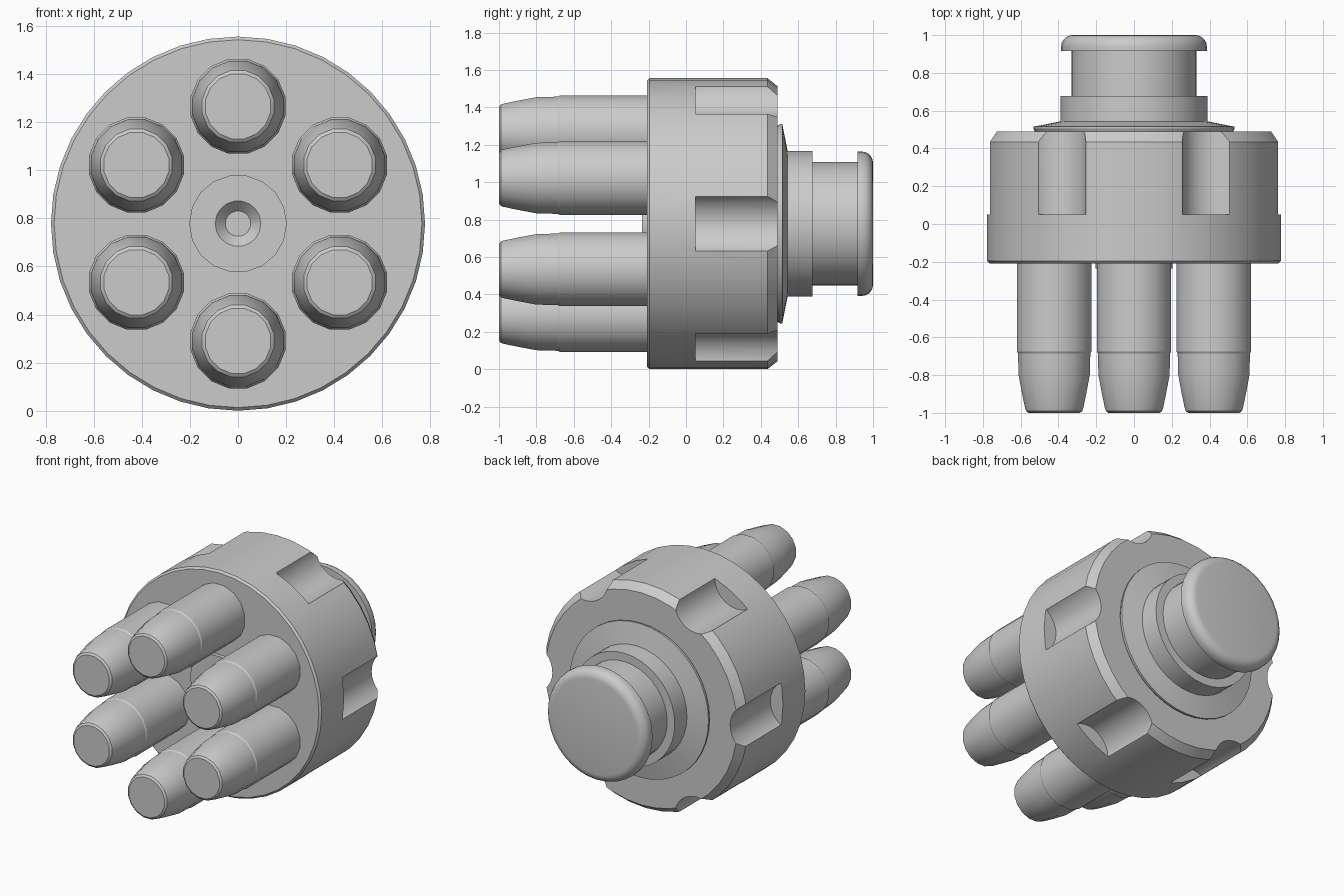
import bpy, bmesh, math
from mathutils import Vector

if "Cube" in bpy.data.objects:
    bpy.data.objects.remove(bpy.data.objects["Cube"])

R = 0.778          # body radius
CZ = 0.778         # height of the main axis


def lathe(name, profile, sides, x=0.0, z=CZ, turn=0.0):
    """Revolve (y, radius) pairs around an axis parallel to y, with flat end caps."""
    bm = bmesh.new()
    rings = []
    for y, r in profile:
        rings.append([bm.verts.new((x + r * math.cos(turn + 2 * math.pi * i / sides), y,
                                    z + r * math.sin(turn + 2 * math.pi * i / sides)))
                      for i in range(sides)])
    for a, b in zip(rings, rings[1:]):
        for i in range(sides):
            j = (i + 1) % sides
            bm.faces.new((a[i], a[j], b[j], b[i]))
    bm.faces.new(rings[0])
    bm.faces.new(rings[-1])
    bmesh.ops.recalc_face_normals(bm, faces=bm.faces)
    mesh = bpy.data.meshes.new(name)
    bm.to_mesh(mesh)
    bm.free()
    ob = bpy.data.objects.new(name, mesh)
    bpy.context.collection.objects.link(ob)
    return ob


def activate(ob):
    bpy.ops.object.select_all(action='DESELECT')
    ob.select_set(True)
    bpy.context.view_layer.objects.active = ob


def smooth(ob, angle=30):
    activate(ob)
    bpy.ops.object.shade_smooth_by_angle(angle=math.radians(angle))


# drum with chamfered rims
body = lathe("drum_body", [(-0.208, R - 0.013), (-0.195, R), (0.435, R), (0.49, R - 0.043)], 40)

# six grip flutes cut into the rear of the rim
for k in range(6):
    a = math.radians(60 * k)
    cutter = lathe("flute_cutter", [(0.05, 0.171), (0.7, 0.171)], 32,
                   0.852 * math.cos(a), CZ + 0.852 * math.sin(a), a + 0.03)
    cutter.hide_render = True
    activate(body)
    mod = body.modifiers.new("flute", 'BOOLEAN')
    mod.operation = 'DIFFERENCE'
    mod.solver = 'EXACT'
    mod.object = cutter
    bpy.ops.object.modifier_apply(modifier=mod.name)
    bpy.data.objects.remove(cutter)
smooth(body)

# six cartridges: straight case and tapered bullet
for k in range(6):
    a = math.radians(30 + 60 * k)
    x, z = 0.488 * math.cos(a), CZ + 0.488 * math.sin(a)
    t = math.pi / 16
    smooth(lathe("cartridge_case", [(-0.15, 0.201), (-0.675, 0.201), (-0.685, 0.195)], 16, x, z, t))
    smooth(lathe("bullet", [(-0.66, 0.196), (-0.8, 0.192), (-0.90, 0.173), (-0.975, 0.157),
                            (-0.99, 0.152), (-1.0, 0.138)], 16, x, z, t))

# central front hub with a countersunk hole
smooth(lathe("front_hub", [(-0.19, 0.203), (-0.235, 0.203), (-0.235, 0.095),
                           (-0.19, 0.053), (-0.19, 0.05)], 18))
body_hole = lathe("hole_cutter", [(-0.3, 0.13), (-0.17, 0.05)], 18)
body_hole.hide_render = True
activate(body)
mod = body.modifiers.new("hole", 'BOOLEAN')
mod.operation = 'DIFFERENCE'
mod.solver = 'EXACT'
mod.object = body_hole
bpy.ops.object.modifier_apply(modifier=mod.name)
bpy.data.objects.remove(body_hole)
smooth(body)

# rear flange, collar, and release knob
smooth(lathe("rear_flange", [(0.48, 0.52), (0.505, 0.533), (0.515, 0.533), (0.543, 0.39), (0.543, 0.3)], 40), 10)
smooth(lathe("collar", [(0.53, 0.388), (0.677, 0.388)], 36))
smooth(lathe("knob_stem", [(0.66, 0.33), (0.93, 0.33)], 36))
cap = [(0.917, 0.386), (0.94, 0.386)]
cap += [(0.94 + 0.06 * math.sin(math.radians(d)), 0.326 + 0.06 * math.cos(math.radians(d)))
        for d in (18, 36, 54, 72, 90)]
smooth(lathe("knob_cap", cap, 36))
